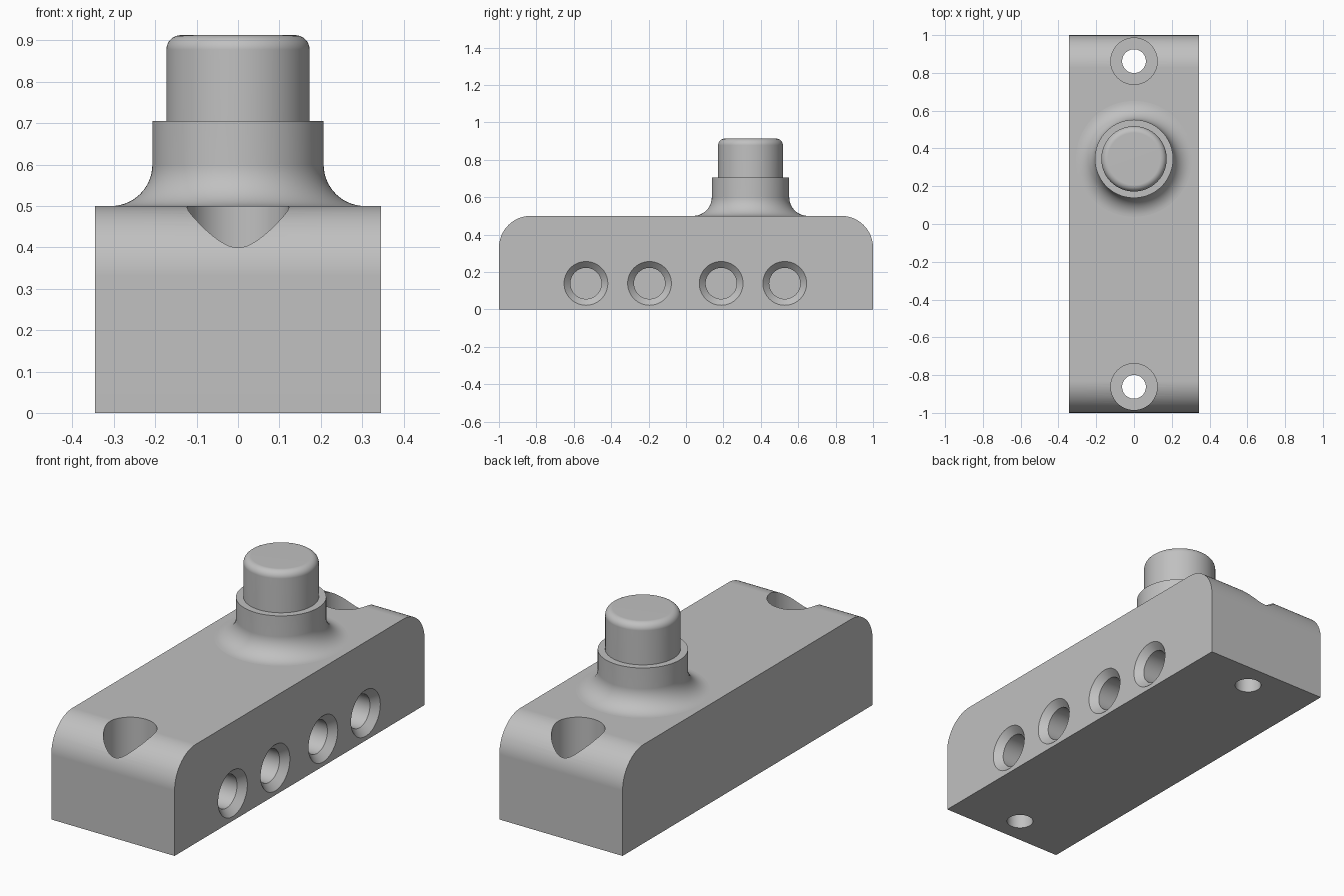
import bpy, bmesh, math
from mathutils import Matrix

if "Cube" in bpy.data.objects:
    bpy.data.objects.remove(bpy.data.objects["Cube"])

grey = bpy.data.materials.new("grey")
grey.diffuse_color = (0.53, 0.53, 0.53, 1)
grey.use_nodes = True
grey.node_tree.nodes["Principled BSDF"].inputs["Base Color"].default_value = grey.diffuse_color


def add(name, bm):
    bmesh.ops.recalc_face_normals(bm, faces=bm.faces)
    me = bpy.data.meshes.new(name)
    bm.to_mesh(me)
    bm.free()
    me.materials.append(grey)
    ob = bpy.data.objects.new(name, me)
    bpy.context.collection.objects.link(ob)
    return ob


def lathe(name, profile, matrix, steps=96):
    """Revolve (radius, height) points about the local z axis."""
    bm = bmesh.new()
    vs = [bm.verts.new((r, 0, z)) for r, z in profile]
    es = [bm.edges.new(p) for p in zip(vs, vs[1:])]
    bmesh.ops.spin(bm, geom=vs + es, cent=(0, 0, 0), axis=(0, 0, 1),
                   angle=2 * math.pi, steps=steps)
    bmesh.ops.remove_doubles(bm, verts=bm.verts, dist=1e-5)
    bm.transform(matrix)
    return add(name, bm)


def arc(cx, cz, r, a0, a1, n):
    return [(cx + r * math.cos(math.radians(a0 + (a1 - a0) * i / n)),
             cz + r * math.sin(math.radians(a0 + (a1 - a0) * i / n)))
            for i in range(n + 1)]


def smooth(ob):
    bpy.ops.object.select_all(action='DESELECT')
    ob.select_set(True)
    bpy.context.view_layer.objects.active = ob
    bpy.ops.object.shade_smooth_by_angle(angle=math.radians(30))
    m = ob.modifiers.new("normals", 'WEIGHTED_NORMAL')
    m.keep_sharp = True


# Body: side profile with rounded upper ends, extruded across x
W, R, H = 0.345, 0.17, 0.5
side = ([(-1, 0), (1, 0)] + arc(1 - R, H - R, R, 0, 90, 16)
        + arc(R - 1, H - R, R, 90, 180, 16))
bm = bmesh.new()
face = bm.faces.new([bm.verts.new((-W, y, z)) for y, z in side])
ext = bmesh.ops.extrude_face_region(bm, geom=[face])
bmesh.ops.translate(bm, vec=(2 * W, 0, 0),
                    verts=[g for g in ext['geom'] if isinstance(g, bmesh.types.BMVert)])
body = add("body", bm)

# Cutters: counterbored mounting holes and countersunk blind side ports
cutters = []
for y in (-0.862, 0.862):
    cutters.append(lathe("mounting_hole_cutter",
                         [(0, -0.1), (0.063, -0.1), (0.063, 0.2), (0.123, 0.2),
                          (0.123, 0.7), (0, 0.7)], Matrix.Translation((0, y, 0)), 64))
for y in (-0.535, -0.195, 0.188, 0.528):
    cutters.append(lathe("side_port_cutter",
                         [(0, -0.25), (0.083, -0.25), (0.083, -0.034),
                          (0.127, 0.01), (0, 0.01)],
                         Matrix.Translation((W, y, 0.139)) @ Matrix.Rotation(math.pi / 2, 4, 'Y'), 64))
for c in cutters:
    c.hide_render = True
    m = body.modifiers.new("cut", 'BOOLEAN')
    m.operation, m.solver, m.object = 'DIFFERENCE', 'EXACT', c
deps = bpy.context.evaluated_depsgraph_get()
cut_mesh = bpy.data.meshes.new_from_object(body.evaluated_get(deps))
body.modifiers.clear()
body.data = cut_mesh
for c in cutters:
    bpy.data.objects.remove(c)
smooth(body)

# Collar flaring into the top of the body
post = Matrix.Translation((0, 0.345, 0))
smooth(lathe("collar", [(0, 0.47), (0.307, 0.47)] + arc(0.307, 0.6, 0.1, 270, 180, 14)
             + [(0.207, 0.705), (0, 0.705)], post))

# Button with a rounded rim
smooth(lathe("button", [(0, 0.68), (0.173, 0.68)] + arc(0.138, 0.878, 0.035, 0, 90, 8)
             + [(0, 0.913)], post))
